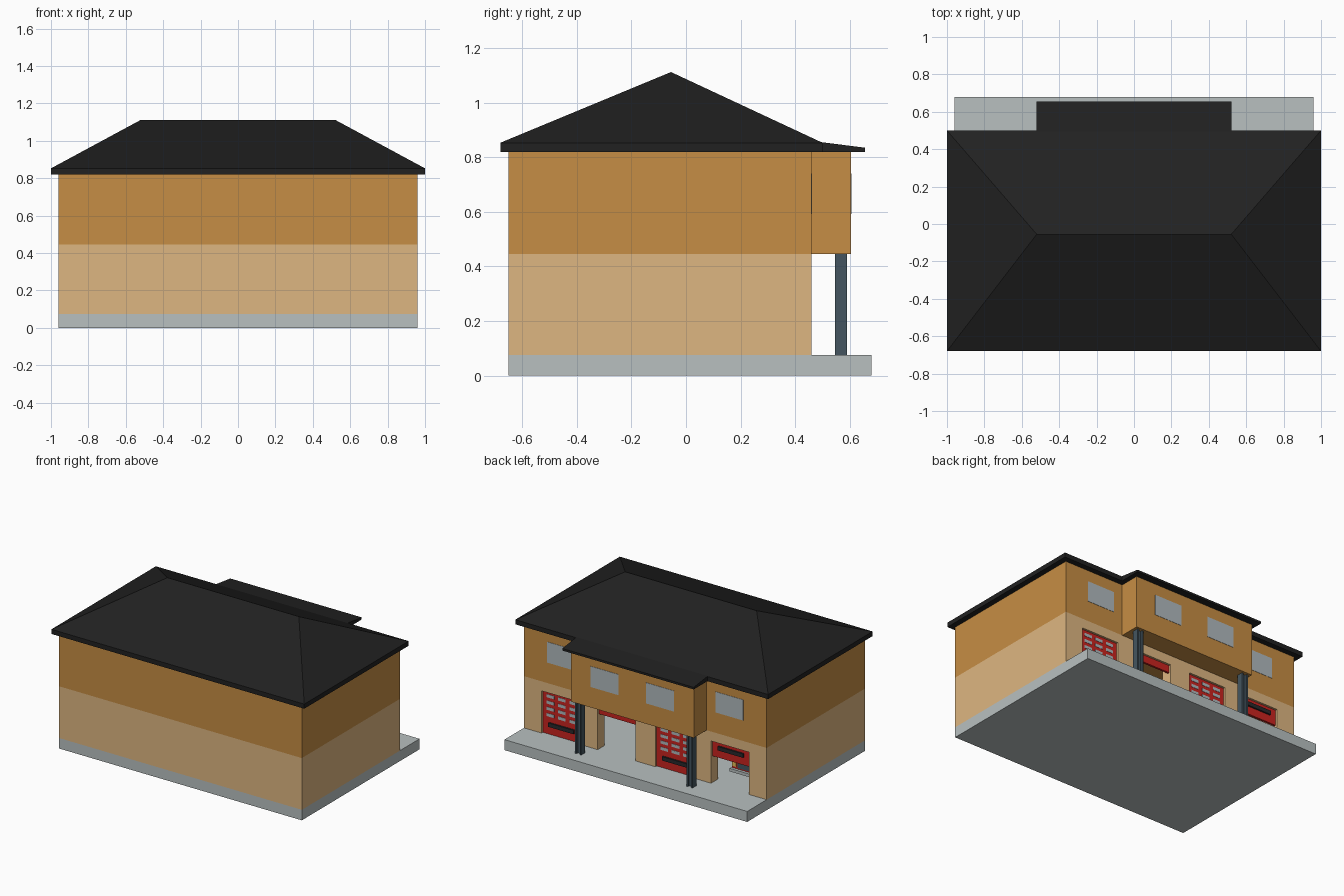
import bpy, bmesh, math
from mathutils import Matrix, Vector

if "Cube" in bpy.data.objects:
    bpy.data.objects.remove(bpy.data.objects["Cube"])


def mat(name, r, g, b):
    m = bpy.data.materials.new(name)
    m.diffuse_color = (*[(c / 255) ** 2.2 for c in (r, g, b)], 1)
    m.use_nodes = True
    m.node_tree.nodes["Principled BSDF"].inputs["Base Color"].default_value = m.diffuse_color
    return m


CONCRETE = mat("concrete", 183, 191, 191)
LOWER = mat("light_brick", 221, 181, 128)
UPPER = mat("ochre_brick", 197, 140, 70)
SLATE = mat("roof_slate", 38, 38, 38)
STEEL = mat("steel", 70, 86, 96)
RED = mat("red_paint", 200, 40, 36)
GLASS = mat("glass", 175, 184, 188)
DARK = mat("dark_metal", 45, 45, 48)
YELLOW = mat("lamp", 235, 190, 90)


def finish(name, bm, material):
    bmesh.ops.recalc_face_normals(bm, faces=bm.faces)
    me = bpy.data.meshes.new(name)
    bm.to_mesh(me)
    bm.free()
    ob = bpy.data.objects.new(name, me)
    if material:
        me.materials.append(material)
    bpy.context.collection.objects.link(ob)
    return ob


def boxes(name, material, *bounds):
    """One object from boxes given as (x0, x1, y0, y1, z0, z1)."""
    bm = bmesh.new()
    for x0, x1, y0, y1, z0, z1 in bounds:
        centre = Vector((x0 + x1, y0 + y1, z0 + z1)) / 2
        m = Matrix.Translation(centre) @ Matrix.Diagonal((x1 - x0, y1 - y0, z1 - z0, 1))
        bmesh.ops.create_cube(bm, size=1, matrix=m)
    return finish(name, bm, material)


def prism(name, material, points, vec):
    """Extrude a flat outline along a vector."""
    bm = bmesh.new()
    f = bm.faces.new([bm.verts.new(p) for p in points])
    ext = bmesh.ops.extrude_face_region(bm, geom=[f], use_keep_orig=True)
    bmesh.ops.translate(bm, vec=vec, verts=[v for v in ext["geom"] if isinstance(v, bmesh.types.BMVert)])
    return finish(name, bm, material)


def cut(ob, cutter):
    cutter.hide_render = True
    cutter.hide_viewport = True
    m = ob.modifiers.new("cut", "BOOLEAN")
    m.operation, m.solver, m.object = "DIFFERENCE", "EXACT", cutter


GROUND, FLOOR2, EAVE = 0.075, 0.445, 0.82
HEAD = 0.377
BAYS = (0.67, 0.227, -0.23, -0.67)
HALF = 0.15

# Base slab
boxes("base_slab", CONCRETE, (-.96, .96, -.65, .68, 0, GROUND))

# Ground storey, hollow with four door openings
lower = boxes("ground_storey", LOWER, (-.96, .96, -.65, .46, GROUND, FLOOR2))
cut(lower, boxes("room_cutter", None, (-.9, .9, -.59, .38, .03, .5)))
cut(lower, boxes("door_cutter", None, *[(c - HALF, c + HALF, .33, .52, .03, HEAD) for c in BAYS]))

# Upper storey with projecting middle
plan = [(-.96, -.65), (.96, -.65), (.96, .46), (.485, .46),
        (.485, .605), (-.485, .605), (-.485, .46), (-.96, .46)]
prism("upper_storey", UPPER, [(x, y, FLOOR2) for x, y in plan], (0, 0, EAVE - FLOOR2))

# Upper windows
boxes("upper_windows", GLASS, *[(c - .11, c + .11, y - .01, y + .002, .592, .74)
      for c, y in ((-.665, .46), (.665, .46), (-.22, .605), (.22, .605))])

# Hipped roof with flat eave edge
bm = bmesh.new()
corners = [(-1, -.68), (1, -.68), (1, .5), (-1, .5)]
b = [bm.verts.new((x, y, EAVE)) for x, y in corners]
t = [bm.verts.new((x, y, .853)) for x, y in corners]
r0, r1 = [bm.verts.new((x, -.055, 1.112)) for x in (-.52, .52)]
bm.faces.new(b)
for i in range(4):
    j = (i + 1) % 4
    bm.faces.new((b[i], b[j], t[j], t[i]))
for f in ((t[0], t[1], r1, r0), (t[1], t[2], r1), (t[2], t[3], r0, r1), (t[3], t[0], r0)):
    bm.faces.new(f)
finish("hipped_roof", bm, SLATE)

# Shallow roof over the projection
side = [(.45, EAVE), (.655, EAVE), (.655, .835), (.49, .856), (.45, .856)]
prism("porch_roof", SLATE, [(-.52, y, z) for y, z in side], (1.04, 0, 0))

# Steel columns: two flanges and a web
for side_name, c in (("left", -.44), ("right", .44)):
    boxes(side_name + "_column", STEEL,
          (c - .024, c - .013, .545, .59, GROUND, FLOOR2),
          (c + .013, c + .024, .545, .59, GROUND, FLOOR2),
          (c - .014, c + .014, .56, .575, GROUND, FLOOR2))


# Garage doors, raised by different amounts
def garage_door(name, c, lift):
    top = HEAD + .02
    boxes(name, RED, (c - HALF, c + HALF, .43, .445, GROUND + lift, top))
    panes = []
    for row in range(4):
        z = .2 + row * .045 + lift
        if z + .022 < HEAD:
            panes += [(c + k * .09 - .03, c + k * .09 + .03, .44, .447, z, z + .022) for k in (-1, 0, 1)]
    if panes:
        boxes(name + "_panes", GLASS, *panes)
    if .13 + lift < HEAD:
        boxes(name + "_handle", DARK, (c - .1, c + .1, .44, .457, .132 + lift, .16 + lift))


for i, (c, lift) in enumerate(zip(BAYS, (0, .25, 0, .19))):
    garage_door(f"garage_door_{i + 1}", c, lift)

# Parked truck behind the half-open door
cx = -.66
boxes("truck_body", RED, (cx - .1, cx + .1, -.3, .28, .125, .33))
boxes("truck_windscreen", GLASS, (cx - .085, cx + .085, .27, .283, .235, .31))
boxes("truck_grille", STEEL, (cx - .055, cx + .055, .27, .285, .14, .185))
boxes("truck_lamps", YELLOW, *[(cx + s * .08 - .015, cx + s * .08 + .015, .27, .286, .145, .178) for s in (-1, 1)])
boxes("truck_bumper", CONCRETE, (cx - .105, cx + .105, .26, .3, .108, .13))
bm = bmesh.new()
for s in (-1, 1):
    for y in (-.2, .18):
        m = Matrix.Translation((cx + s * .088, y, GROUND + .042)) @ Matrix.Rotation(math.pi / 2, 4, "Y")
        bmesh.ops.create_cone(bm, cap_ends=True, segments=16, radius1=.042, radius2=.042, depth=.03, matrix=m)
finish("truck_wheels", bm, DARK)
